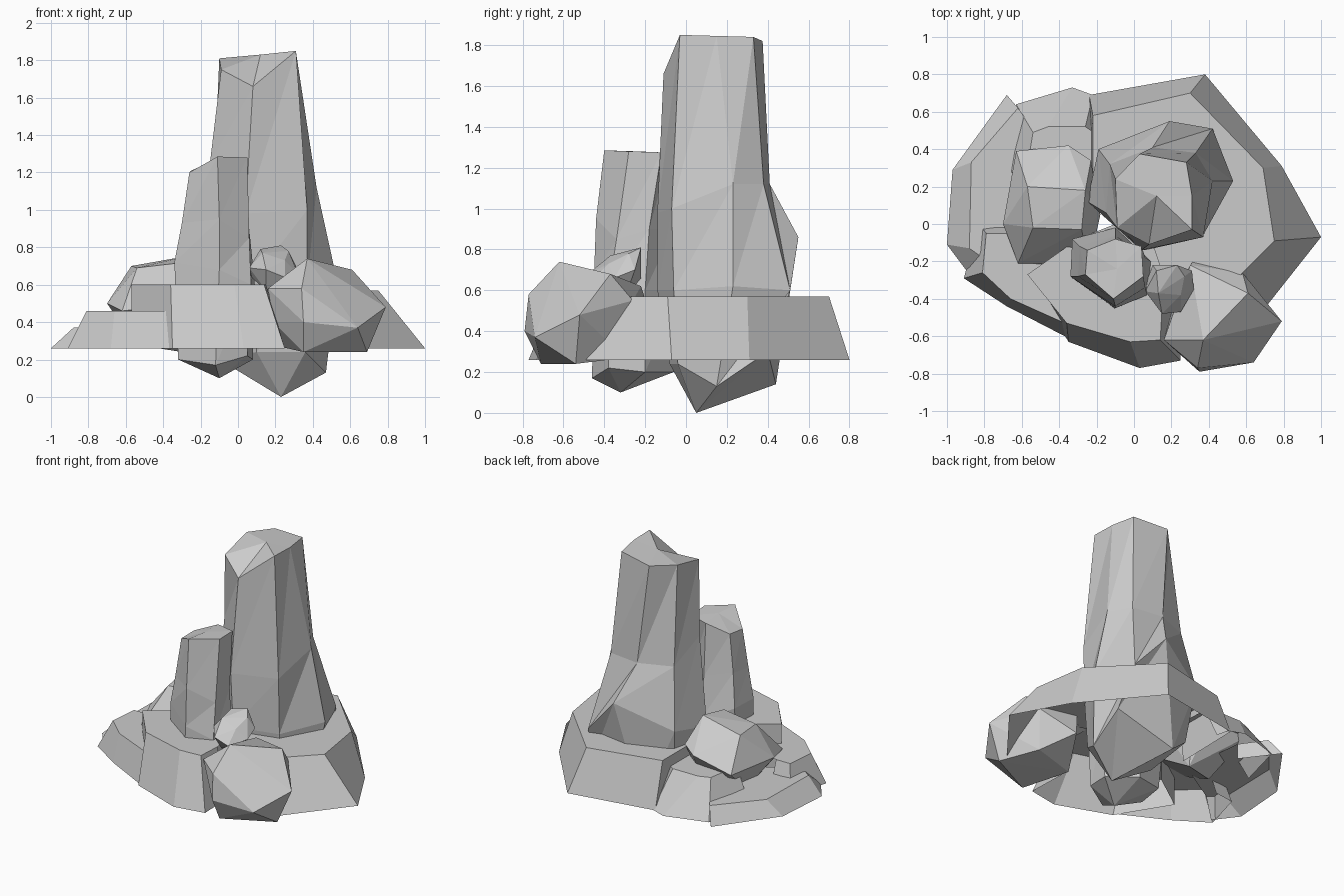
import bpy, bmesh


def finish(name, bm):
    bmesh.ops.recalc_face_normals(bm, faces=bm.faces[:])
    me = bpy.data.meshes.new(name)
    bm.to_mesh(me)
    bm.free()
    ob = bpy.data.objects.new(name, me)
    bpy.context.collection.objects.link(ob)
    return ob


def column(name, rings, bottom, top):
    """Loft triangulated rings, closed by a fan at each end."""
    bm = bmesh.new()
    loops = [[bm.verts.new(p) for p in r] for r in rings]
    n = len(loops[0])
    for a, b in zip(loops, loops[1:]):
        for i in range(n):
            j = (i + 1) % n
            bm.faces.new((a[i], a[j], b[j]))
            bm.faces.new((a[i], b[j], b[i]))
    for loop, tip in ((loops[0], bottom), (loops[-1], top)):
        v = bm.verts.new(tip)
        for i in range(n):
            bm.faces.new((loop[i], loop[(i + 1) % n], v))
    return finish(name, bm)


def boulder(name, pts):
    """Faceted rock: convex hull of a few corner points."""
    bm = bmesh.new()
    for p in pts:
        bm.verts.new(p)
    bmesh.ops.convex_hull(bm, input=bm.verts[:])
    loose = [v for v in bm.verts if not v.link_faces]
    bmesh.ops.delete(bm, geom=loose, context='VERTS')
    return finish(name, bm)


def ledge(name, z, rim, foot, inner):
    """Flat top with sloping outer walls, open underneath."""
    bm = bmesh.new()
    t = [bm.verts.new((x, y, z)) for x, y in rim]
    b = [bm.verts.new((x, y, 0.26)) for x, y in foot]
    k = [bm.verts.new((x, y, z)) for x, y in inner]
    bm.faces.new(t + k)
    for i in range(len(t) - 1):
        bm.faces.new((b[i], b[i + 1], t[i + 1], t[i]))
    bmesh.ops.triangulate(bm, faces=[f for f in bm.faces if len(f.verts) > 4])
    ob = finish(name, bm)
    if sum(p.normal.z for p in ob.data.polygons) < 0:
        ob.data.flip_normals()
    return ob


# tall rock spire
column("tall_spire", [
    [(0.10, -0.08, 0.24), (0.36, -0.04, 0.24), (0.47, 0.15, 0.13), (0.47, 0.40, 0.30),
     (0.04, 0.44, 0.14), (-0.15, 0.34, 0.30), (-0.10, 0.05, 0.20)],
    [(0.06, -0.14, 0.6), (0.37, -0.06, 0.6), (0.53, 0.23, 0.62), (0.42, 0.51, 0.6),
     (0.19, 0.55, 0.86), (-0.19, 0.40, 0.7), (-0.25, 0.12, 0.65)],
    [(0.04, -0.14, 0.98), (0.37, -0.07, 1.0), (0.42, 0.23, 1.12), (0.33, 0.38, 1.12),
     (0.10, 0.41, 1.12), (-0.13, 0.32, 1.12), (-0.15, 0.06, 1.25)],
    [(0.08, -0.11, 1.66), (0.31, -0.03, 1.85), (0.31, 0.15, 1.845), (0.28, 0.33, 1.84),
     (0.03, 0.375, 1.82), (-0.10, 0.24, 1.81), (-0.09, -0.02, 1.75)],
], (0.23, 0.05, 0.0), (0.12, 0.15, 1.83))

# short rock spire
column("short_spire", [
    [(-0.12, -0.46, 0.17), (0.05, -0.38, 0.22), (0.08, -0.2, 0.2),
     (-0.1, -0.06, 0.2), (-0.31, -0.12, 0.22), (-0.32, -0.3, 0.2)],
    [(-0.10, -0.45, 0.68), (0.07, -0.38, 0.6), (0.09, -0.2, 0.6),
     (-0.1, -0.02, 0.6), (-0.33, -0.08, 0.72), (-0.34, -0.28, 0.72)],
    [(-0.10, -0.44, 0.95), (0.06, -0.34, 0.85), (0.06, -0.18, 0.9),
     (-0.1, -0.06, 0.9), (-0.29, -0.12, 0.95), (-0.30, -0.28, 0.93)],
    [(-0.11, -0.40, 1.285), (0.05, -0.28, 1.28), (0.04, -0.12, 1.275),
     (-0.1, -0.08, 1.27), (-0.25, -0.14, 1.21), (-0.26, -0.27, 1.20)],
], (-0.1, -0.32, 0.1), (-0.09, -0.24, 1.28))

# boulders
boulder("front_boulder", [
    (0.37, -0.62, 0.74), (0.61, -0.37, 0.68), (0.79, -0.52, 0.48), (0.64, -0.74, 0.37),
    (0.34, -0.77, 0.58), (0.35, -0.79, 0.40), (0.69, -0.54, 0.24), (0.35, -0.71, 0.24),
    (0.16, -0.62, 0.58), (0.19, -0.60, 0.40), (0.30, -0.22, 0.62), (0.58, -0.26, 0.55),
    (0.36, -0.15, 0.40), (0.55, -0.30, 0.27), (0.22, -0.40, 0.27)])
boulder("left_boulder", [
    (-0.57, 0.20, 0.70), (-0.26, 0.18, 0.755), (-0.54, -0.02, 0.69), (-0.28, -0.03, 0.72),
    (-0.70, 0.00, 0.50), (-0.63, 0.39, 0.50), (-0.35, 0.42, 0.58), (-0.23, 0.34, 0.60),
    (-0.62, -0.21, 0.46), (-0.24, -0.22, 0.50), (-0.18, 0.05, 0.58),
    (-0.55, 0.10, 0.28), (-0.30, 0.20, 0.24)])

# pebble wedged between spire and boulder
boulder("pebble", [
    (0.12, -0.25, 0.79), (0.23, -0.22, 0.81), (0.27, -0.28, 0.78), (0.13, -0.37, 0.77),
    (0.25, -0.38, 0.73), (0.31, -0.25, 0.70), (0.32, -0.35, 0.66), (0.15, -0.48, 0.68),
    (0.25, -0.47, 0.64), (0.06, -0.36, 0.69), (0.07, -0.30, 0.64), (0.10, -0.22, 0.66),
    (0.15, -0.40, 0.57), (0.24, -0.30, 0.56)])

# stepped ledges around the base
ledge("back_right_ledge", 0.57,
      [(-0.22, 0.20), (-0.22, 0.58), (0.30, 0.70), (0.69, 0.30), (0.75, -0.09), (0.55, -0.29)],
      [(-0.25, 0.20), (-0.24, 0.69), (0.38, 0.80), (0.79, 0.31), (1.00, -0.07), (0.66, -0.50)],
      [(0.30, -0.35), (0.05, -0.25), (-0.10, 0.10)])
ledge("front_ledge", 0.60,
      [(-0.30, -0.08), (-0.57, -0.27), (-0.36, -0.53), (-0.02, -0.63), (0.14, -0.62), (0.15, -0.45)],
      [(-0.30, -0.08), (-0.57, -0.27), (-0.35, -0.63), (0.03, -0.77), (0.25, -0.73), (0.24, -0.45)],
      [(0.15, -0.25), (0.10, -0.10), (-0.10, 0.0)])
ledge("front_left_ledge", 0.46,
      [(-0.68, -0.05), (-0.79, -0.05), (-0.81, -0.26), (-0.66, -0.40), (-0.37, -0.53)],
      [(-0.68, 0.02), (-0.83, 0.00), (-0.91, -0.29), (-0.68, -0.44), (-0.37, -0.60)],
      [(-0.35, -0.20), (-0.50, -0.05)])
ledge("left_ledge", 0.37,
      [(-0.78, -0.20), (-0.88, -0.13), (-0.87, 0.33), (-0.62, 0.62), (-0.50, 0.45)],
      [(-0.88, -0.27), (-1.00, -0.11), (-0.97, 0.29), (-0.68, 0.69), (-0.50, 0.45)],
      [(-0.45, 0.0)])
ledge("back_left_ledge", 0.50,
      [(-0.58, 0.25), (-0.54, 0.49), (-0.46, 0.52), (-0.26, 0.52), (-0.20, 0.48)],
      [(-0.72, 0.30), (-0.63, 0.64), (-0.33, 0.73), (-0.22, 0.69), (-0.20, 0.60)],
      [(-0.18, 0.20)])
